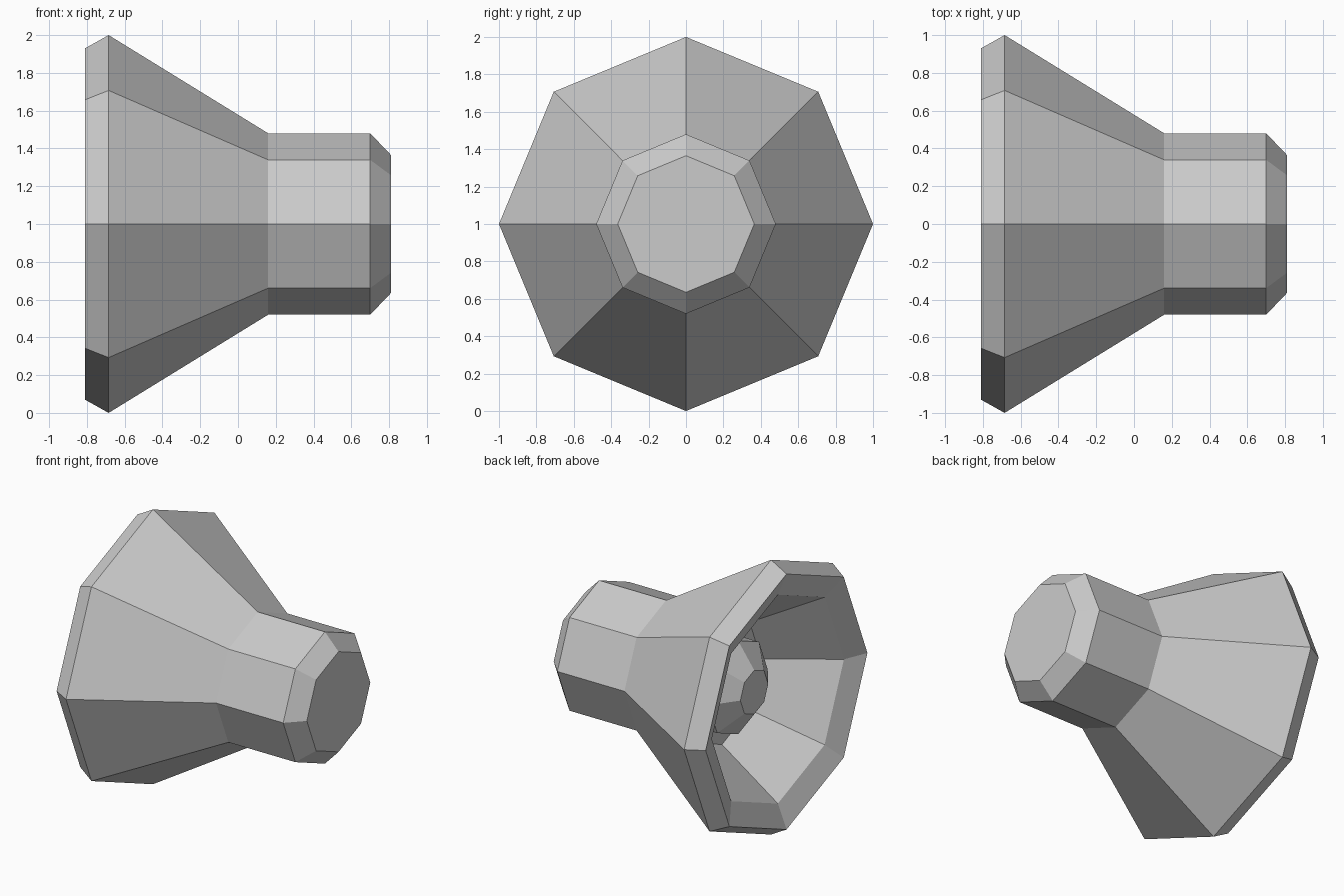
import bpy, bmesh
from math import cos, sin, pi

cube = bpy.data.objects.get("Cube")
if cube:
    bpy.data.objects.remove(cube, do_unlink=True)

SIDES = 8
AXIS_HEIGHT = 1.0

grey = bpy.data.materials.new("light grey")
grey.use_nodes = True
colour = (0.6, 0.6, 0.6, 1)
grey.diffuse_color = colour
grey.node_tree.nodes["Principled BSDF"].inputs["Base Color"].default_value = colour


def lathe(name, profile, cap_start=False, cap_end=False):
    """Turn an (x, radius) profile into an eight-sided part lying along x."""
    bm = bmesh.new()
    angles = [2 * pi * i / SIDES for i in range(SIDES)]
    rings = [[bm.verts.new((x, r * cos(a), AXIS_HEIGHT + r * sin(a))) for a in angles]
             for x, r in profile]
    for near, far in zip(rings, rings[1:]):
        for i in range(SIDES):
            j = (i + 1) % SIDES
            bm.faces.new((near[i], near[j], far[j], far[i]))
    if cap_start:
        bm.faces.new(rings[0])
    if cap_end:
        bm.faces.new(rings[-1])
    bmesh.ops.recalc_face_normals(bm, faces=bm.faces)
    mesh = bpy.data.meshes.new(name)
    bm.to_mesh(mesh)
    bm.free()
    mesh.materials.append(grey)
    obj = bpy.data.objects.new(name, mesh)
    bpy.context.collection.objects.link(obj)
    return obj


# Flared bell with its neck, rolled rim and hollow inside, closed at both ends
lathe("bell_and_neck", [
    (0.81, 0.365), (0.70, 0.48), (0.16, 0.48),      # neck
    (-0.685, 1.0), (-0.81, 0.93),                   # outer flare and rim
    (-0.74, 0.76), (-0.29, 0.45),                   # lip and inner flare
], cap_start=True, cap_end=True)

# Chamfered plug in the middle of the bell
lathe("inner_plug", [(-0.27, 0.34), (-0.42, 0.34), (-0.55, 0.16)],
      cap_start=True, cap_end=True)
